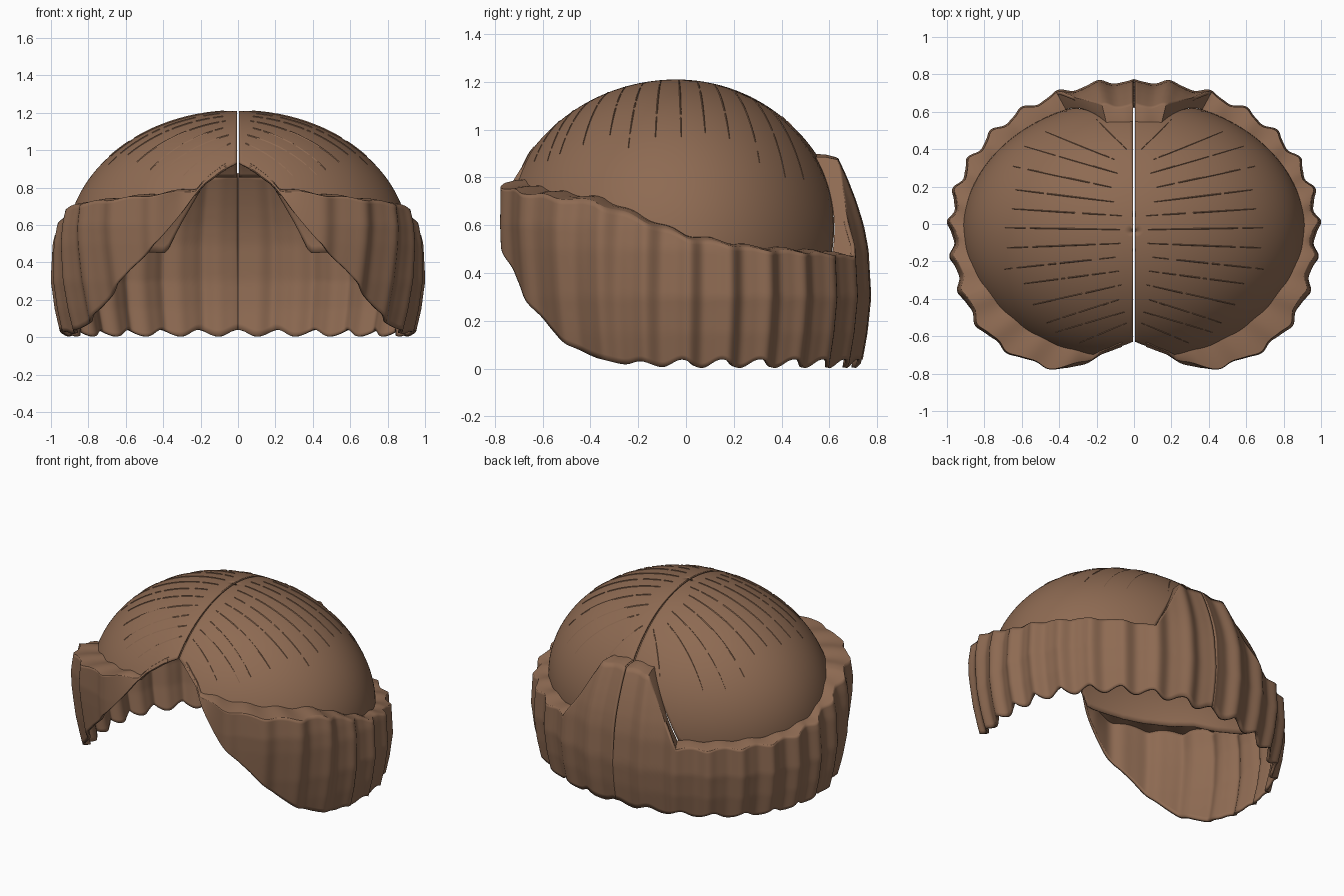
import bpy, math, random

random.seed(4)
cube = bpy.data.objects.get("Cube")
if cube:
    bpy.data.objects.remove(cube, do_unlink=True)

BROWN = bpy.data.materials.new("hair brown")
BROWN.use_nodes = True
BROWN.diffuse_color = (0.27, 0.145, 0.085, 1)
BROWN.node_tree.nodes["Principled BSDF"].inputs["Base Color"].default_value = BROWN.diffuse_color


def interp(points, t):
    """Piecewise linear lookup."""
    if t <= points[0][0]:
        return points[0][1]
    for (a, va), (b, vb) in zip(points, points[1:]):
        if t <= b:
            return va + (vb - va) * (t - a) / (b - a)
    return points[-1][1]


def smooth(t):
    t = min(1, max(0, t))
    return t * t * (3 - 2 * t)


# Face opening height by x, band top by angle from the back, band girth by height
OPENING = [(0, .94), (.09, .89), (.18, .82), (.42, .52), (.58, .36), (.78, .1), (.85, .04), (.9, .02)]
BAND_TOP = [(0, .88), (.2, .88), (.43, .47), (1.17, .5), (1.57, .55), (2.05, .7), (2.6, .75), (2.95, .79)]
GIRTH = [(0, .945), (.15, .98), (.3, 1), (.5, .985), (.6, .96), (.7, .92), (.8, .87), (.9, .81)]
PLEATS = 13.8
GAP = .006


def build(name, verts, faces, thickness=0):
    mesh = bpy.data.meshes.new(name)
    mesh.from_pydata(verts, [], faces)
    mesh.materials.append(BROWN)
    obj = bpy.data.objects.new(name, mesh)
    bpy.context.collection.objects.link(obj)
    if thickness:
        solid = obj.modifiers.new("thickness", 'SOLIDIFY')
        solid.thickness = thickness
        solid.offset = -1
    mirror = obj.modifiers.new("mirror", 'MIRROR')
    mirror.use_mirror_merge = False
    bpy.ops.object.select_all(action='DESELECT')
    obj.select_set(True)
    bpy.context.view_layer.objects.active = obj
    bpy.ops.object.shade_smooth_by_angle(angle=math.radians(40))


def grid_faces(cols, rows):
    n = rows + 1
    return [(i * n + j, (i + 1) * n + j, (i + 1) * n + j + 1, i * n + j + 1)
            for i in range(cols) for j in range(rows)]


# Crown ellipsoid: deeper in front than behind
def crown_depth(y):
    return .75 if y < -.04 else .71


def dome_point(theta, phi):
    s, c = math.sin(theta), math.cos(theta)
    r = math.sin(phi)
    depth = crown_depth(-1 if c < 0 else 1)
    return (GAP + .91 * r * s, -.04 + depth * r * c, .49 + .72 * math.cos(phi))


def crown_height(x, y):
    return .49 + .72 * math.sqrt(max(0, 1 - ((x - GAP) / .91) ** 2 - ((y + .04) / crown_depth(y)) ** 2))


def band_point(theta, z, pleated=True):
    s, c = math.sin(theta), math.cos(theta)
    n = 2 + (.8 * min(1, z / .6) if c < 0 else 0)
    k = (abs(s) ** n + abs(c) ** n) ** (-1 / n)
    front = max(0, -c * k)
    g = interp(GIRTH, z)
    g += (1 - g) * front
    # Pleats crest beside the back seam, each with a finer crease on its flank
    turn = 2 * PLEATS * (theta - .2) + .4 * (z - .3) * s
    pleat = .5 + .42 * math.cos(turn) + .1 * math.cos(2 * turn + 1) if pleated else .5
    g *= .958 + .042 * pleat * (1 - .4 * front)
    gap = .001 + (GAP - .001) * min(1, max(0, (z - .25) / .25))
    x = gap + s * k * g
    y = (.825 if c < 0 else .785) * c * k * g
    if c < 0:
        # The fringe sinks onto the crown towards the parting
        inside = max(0, 1 - (x / .91) ** 2 - ((z - .49) / .72) ** 2)
        sink = smooth((.44 - x) / .3)
        y += (-.046 - .75 * math.sqrt(inside) - y) * sink
    return (x, y, z)


def band_bottom(theta):
    if theta < math.pi / 2:
        z = .02
    else:
        z = .1
        for _ in range(24):
            z = .5 * z + .5 * interp(OPENING, band_point(theta, z, False)[0])
    fade = 1 - smooth((theta - 1.5) / .7)
    return z + .018 * math.cos(2 * PLEATS * theta) * fade


# Pleated lower band, with a ledge joining its top edge to the crown
COLS, ROWS = 230, 26
verts, ledge = [], []
for i in range(COLS + 1):
    theta = 3.08 * i / COLS
    low = band_bottom(theta)
    top = interp(BAND_TOP, theta) + .006 * math.sin(PLEATS * 2 * theta)
    top = max(top, low + .015)
    for j in range(ROWS + 1):
        verts.append(band_point(theta, top + (low - top) * j / ROWS))
    x, y, z = verts[-ROWS - 1]
    angle = math.atan2((x - GAP) / .91, (y + .04) / crown_depth(y))
    inner = dome_point(angle, math.acos((top + .012 - .49) / .72))
    ledge += [inner, ((x + inner[0]) / 2, (y + inner[1]) / 2, z + .01), (x, y, z)]
build("pleated_band", verts, grid_faces(COLS, ROWS), .018)
build("band_ledge", ledge, grid_faces(COLS, 2))


# Smooth crown, trimmed under the band and along the face opening
def dome_limit(theta):
    phi = .3
    while phi < 2:
        x, y, z = dome_point(theta, phi)
        low = interp(BAND_TOP, theta) - .02
        if y < 0:
            low = max(low, interp(OPENING, x))
        if z < low:
            break
        phi += .004
    return phi


COLS, ROWS = 120, 30
verts = []
for i in range(COLS + 1):
    theta = math.pi * i / COLS
    limit = dome_limit(theta)
    for j in range(ROWS + 1):
        verts.append(dome_point(theta, .002 + (limit - .002) * j / ROWS))
build("crown", verts, grid_faces(COLS, ROWS), .012)

# Fine raised strands fanning out from the parting
paths = [((.04, .4), (.2, .56)), ((.05, -.47), (.42, -.58)), ((.04, -.53), (.3, -.64))]
STRANDS = 11
for i in range(STRANDS):
    u = -.88 + 1.76 * i / (STRANDS - 1)
    reach = random.uniform(.92, 1.04)
    paths.append(((.06 + .05 * random.random(), .42 * u - .03),
                  (.7 * math.sqrt(1 - .65 * u * u) * reach, .61 * u * reach - .02)))

STEPS = 28
verts, faces = [], []
for start, end in paths:
    dx, dy = end[0] - start[0], end[1] - start[1]
    size = math.hypot(dx, dy)
    for j in range(STEPS):
        # Skipped pieces break each strand into dashes
        if random.random() < .1:
            continue
        base = len(verts)
        for t in (j / STEPS, (j + 1) / STEPS):
            for side, lift in ((-1, -.002), (0, .004), (1, -.002)):
                w = side * (.002 + .003 * math.sin(math.pi * t))
                x = start[0] + dx * t - dy / size * w
                y = start[1] + dy * t + dx / size * w
                verts.append((x, y, crown_height(x, y) + lift))
        faces += [(base, base + 3, base + 4, base + 1), (base + 1, base + 4, base + 5, base + 2)]
build("strands", verts, faces)
